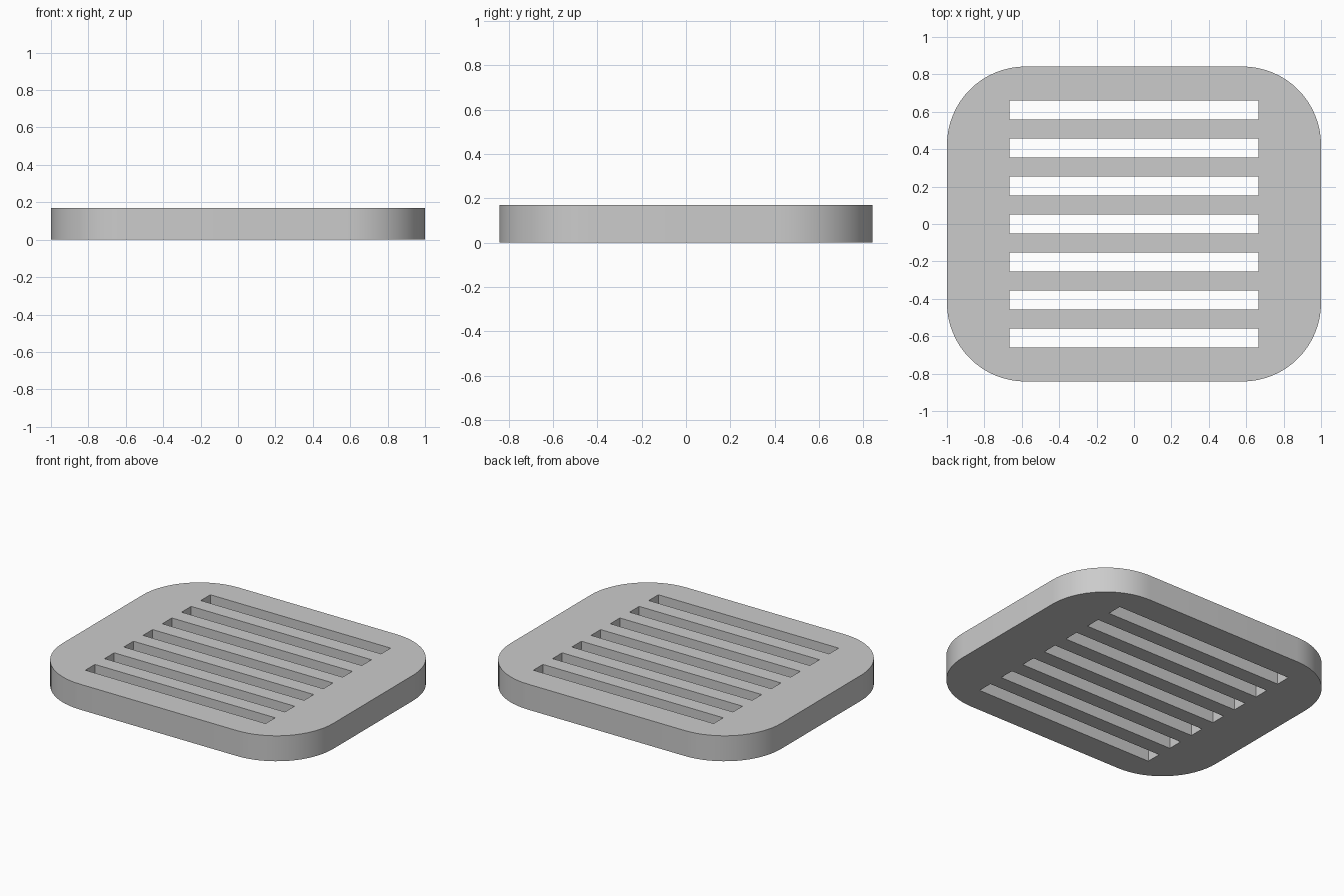
import bpy, bmesh
from math import cos, sin, pi

if "Cube" in bpy.data.objects:
    bpy.data.objects.remove(bpy.data.objects["Cube"], do_unlink=True)

HALF_X, HALF_Y, HEIGHT, RADIUS = 1.0, 0.842, 0.17, 0.42
SLOTS, PITCH, SLOT_W, SLOT_L = 7, 0.203, 0.101, 1.332
STEPS = 16

grey = bpy.data.materials.new("plain grey")
grey.use_nodes = True
colour = (0.6, 0.6, 0.6, 1)
grey.diffuse_color = colour
grey.node_tree.nodes["Principled BSDF"].inputs["Base Color"].default_value = colour


def make_object(name, bm):
    bmesh.ops.recalc_face_normals(bm, faces=bm.faces)
    mesh = bpy.data.meshes.new(name)
    bm.to_mesh(mesh)
    bm.free()
    mesh.materials.append(grey)
    obj = bpy.data.objects.new(name, mesh)
    bpy.context.collection.objects.link(obj)
    return obj


# Plate: rounded rectangle pulled up to its thickness
bm = bmesh.new()
outline = []
for corner, (sx, sy) in enumerate([(1, 1), (-1, 1), (-1, -1), (1, -1)]):
    for i in range(STEPS + 1):
        a = (corner + i / STEPS) * pi / 2
        outline.append(bm.verts.new((sx * (HALF_X - RADIUS) + RADIUS * cos(a),
                                     sy * (HALF_Y - RADIUS) + RADIUS * sin(a), 0)))
base = bm.faces.new(outline)
top = bmesh.ops.extrude_face_region(bm, geom=[base], use_keep_orig=True)
bmesh.ops.translate(bm, vec=(0, 0, HEIGHT),
                    verts=[v for v in top["geom"] if isinstance(v, bmesh.types.BMVert)])
plate = make_object("slotted_plate", bm)

# Cutter: a row of evenly spaced bars
bm = bmesh.new()
for i in range(SLOTS):
    bar = bmesh.ops.create_cube(bm, size=1)["verts"]
    bmesh.ops.scale(bm, vec=(SLOT_L, SLOT_W, HEIGHT * 3), verts=bar)
    bmesh.ops.translate(bm, vec=(0, (i - (SLOTS - 1) / 2) * PITCH, HEIGHT / 2), verts=bar)
cutter = make_object("slot_cutter", bm)
cutter.hide_render = True

# Cut the slots through the plate, then drop the cutter
cut = plate.modifiers.new("slots", 'BOOLEAN')
cut.operation, cut.solver, cut.object = 'DIFFERENCE', 'EXACT', cutter
bpy.ops.object.select_all(action='DESELECT')
bpy.context.view_layer.objects.active = plate
plate.select_set(True)
bpy.ops.object.modifier_apply(modifier=cut.name)
bpy.data.objects.remove(cutter, do_unlink=True)

# Smooth round corners, crisp rims
bpy.ops.object.shade_smooth_by_angle(angle=pi / 6)
